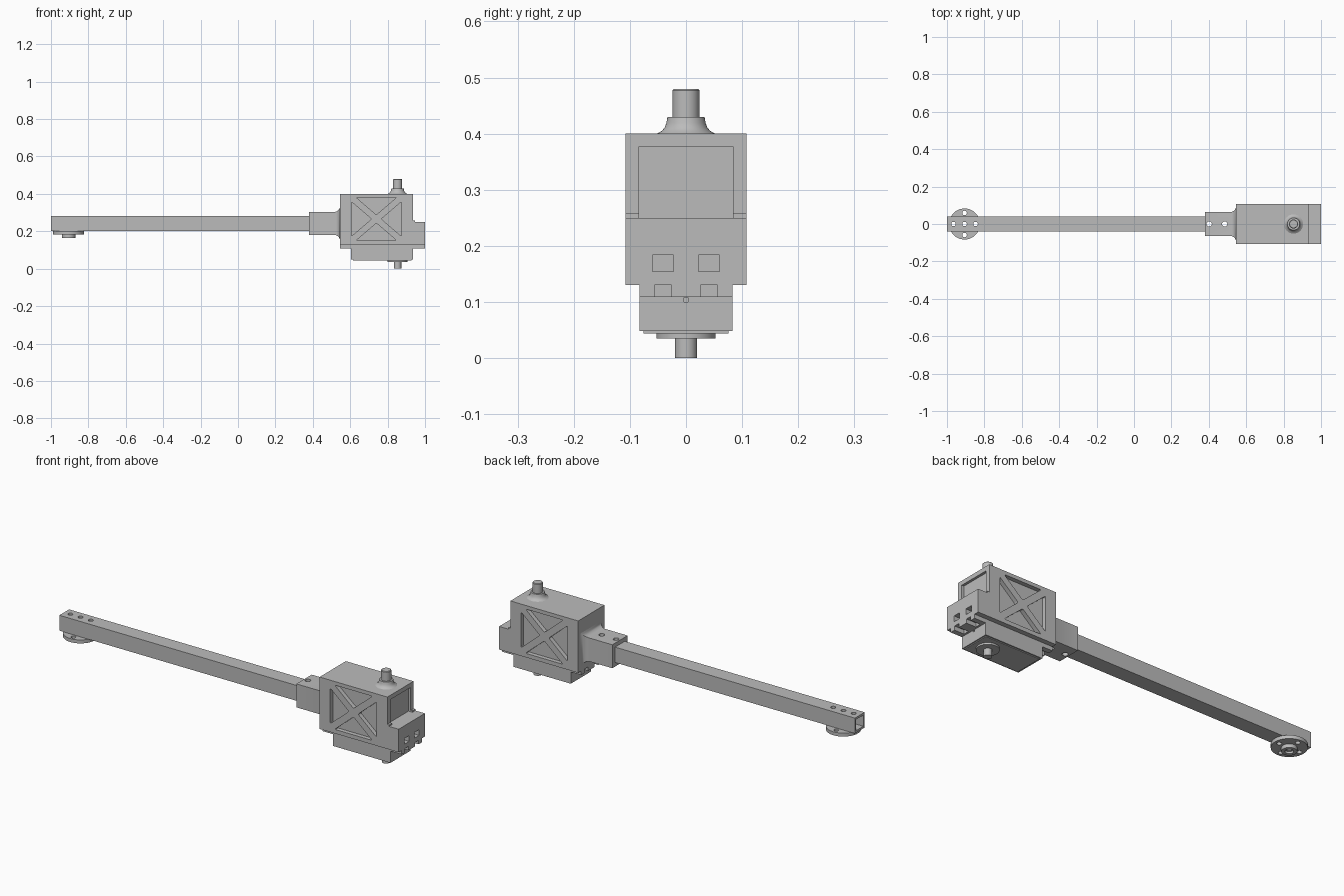
import bpy, bmesh, math
from mathutils import Vector

cube = bpy.data.objects.get("Cube")
if cube:
    bpy.data.objects.remove(cube, do_unlink=True)

grey = bpy.data.materials.new("plain grey")
grey.use_nodes = True
grey.diffuse_color = (0.5, 0.5, 0.5, 1)
grey.node_tree.nodes["Principled BSDF"].inputs["Base Color"].default_value = (0.5, 0.5, 0.5, 1)


def finish(name, bm):
    bmesh.ops.recalc_face_normals(bm, faces=bm.faces)
    mesh = bpy.data.meshes.new(name)
    bm.to_mesh(mesh)
    bm.free()
    mesh.materials.append(grey)
    ob = bpy.data.objects.new(name, mesh)
    bpy.context.collection.objects.link(ob)
    return ob


def loft(name, rings):
    """Skin a row of closed rings and cap both ends."""
    bm = bmesh.new()
    rows = [[bm.verts.new(p) for p in ring] for ring in rings]
    n = len(rows[0])
    for a, b in zip(rows, rows[1:]):
        for i in range(n):
            j = (i + 1) % n
            bm.faces.new((a[i], a[j], b[j], b[i]))
    bm.faces.new(rows[0])
    bm.faces.new(rows[-1])
    return finish(name, bm)


def box(name, x0, x1, y0, y1, z0, z1):
    return loft(name, [[(x, y0, z0), (x, y1, z0), (x, y1, z1), (x, y0, z1)] for x in (x0, x1)])


def lathe(name, x, y, profile, sides=40):
    """Turn (radius, z) pairs about an upright axis."""
    turns = [2 * math.pi * i / sides for i in range(sides)]
    return loft(name, [[(x + r * math.cos(t), y + r * math.sin(t), z) for t in turns]
                       for r, z in profile])


def prism(name, outline, y0, y1, rounding=0):
    """Extrude an (x, z) outline along y, with optional rounded corners."""
    bm = bmesh.new()
    face = bm.faces.new([bm.verts.new((x, y0, z)) for x, z in outline])
    if rounding:
        bmesh.ops.bevel(bm, geom=bm.verts[:], offset=rounding, segments=4,
                        profile=0.5, affect='VERTICES')
    geom = bmesh.ops.extrude_face_region(bm, geom=bm.faces[:])["geom"]
    bmesh.ops.translate(bm, vec=Vector((0, y1 - y0, 0)),
                        verts=[v for v in geom if isinstance(v, bmesh.types.BMVert)])
    return finish(name, bm)


def cut(ob, cutter):
    mod = ob.modifiers.new("cut", 'BOOLEAN')
    mod.operation = 'DIFFERENCE'
    mod.solver = 'EXACT'
    mod.object = cutter
    bpy.context.view_layer.objects.active = ob
    bpy.ops.object.modifier_apply(modifier=mod.name)
    bpy.data.objects.remove(cutter, do_unlink=True)


def drill(ob, x, y, r, z0=0.1, z1=0.5):
    cut(ob, lathe("drill", x, y, [(r, z0), (r, z1)], 24))


# Square hollow arm with a row of holes at the free end
HUB_X, AXIS_Z, SHAFT_X = -0.906, 0.242, 0.853
arm = box("arm_tube", -1, 0.53, -0.04, 0.04, AXIS_Z - 0.04, AXIS_Z + 0.04)
cut(arm, box("bore", -1.1, 0.52, -0.029, 0.029, AXIS_Z - 0.029, AXIS_Z + 0.029))
for dx in (-0.059, 0, 0.059):
    drill(arm, HUB_X + dx, 0, 0.012)

# Round flange below the free end
hub = lathe("end_flange", HUB_X, 0,
            [(0.083, 0.202), (0.083, 0.184), (0.036, 0.184), (0.036, 0.165)])
for dx, dy in ((0, 0), (1, 0), (-1, 0), (0, 1), (0, -1)):
    drill(hub, HUB_X + dx * 0.059, dy * 0.059, 0.012)
drill(hub, HUB_X, 0, 0.02, 0.1, 0.176)

# Socket that flares into the housing
sections = [(0.38, 0.063), (0.515, 0.063), (0.527, 0.066), (0.536, 0.072),
            (0.542, 0.08), (0.546, 0.09), (0.55, 0.09)]
socket = loft("arm_socket", [[(x, sy * h, AXIS_Z + sz * (h - 0.002))
                              for sy, sz in ((-1, -1), (1, -1), (1, 1), (-1, 1))]
                             for x, h in sections])
cut(socket, box("socket_bore", 0.3, 0.53, -0.04, 0.04, AXIS_Z - 0.04, AXIS_Z + 0.04))
for x in (0.402, 0.485):
    drill(socket, x, 0, 0.014)
    drill(arm, x, 0, 0.014)

# Main housing with a low step at the outer end
housing = prism("housing", [(0.545, 0.13), (1, 0.13), (1, 0.25), (0.935, 0.25),
                            (0.935, 0.4), (0.545, 0.4)], -0.108, 0.108)
cut(housing, box("end_recess", 0.922, 0.96, -0.084, 0.084, 0.25, 0.377))

# Cross-braced pockets on both sides
cx, cz, hw, hh, bar = 0.74, 0.266, 0.134, 0.115, 0.017
diag = math.hypot(hw, hh)
gx, gz = bar * diag / hh, bar * diag / hw
for side in (-1, 1):
    for s in (-1, 1):
        upright = [(cx + s * gx, cz), (cx + s * hw, cz + hh - gz), (cx + s * hw, cz - hh + gz)]
        level = [(cx, cz + s * gz), (cx + hw - gx, cz + s * hh), (cx - hw + gx, cz + s * hh)]
        for tri in (upright, level):
            cut(housing, prism("pocket", tri, side * 0.086, side * 0.13, 0.008))

# Base layer and connector openings
base = box("base_layer", 0.545, 1, -0.083, 0.083, 0.109, 0.132)
for s in (-1, 1):
    y = s * 0.041
    cut(housing, box("port", 0.96, 1.1, y - 0.019, y + 0.019, 0.154, 0.184))
    for x0, x1 in ((0.945, 1.1), (0.5, 0.59)):
        cut(base, box("notch", x0, x1, y - 0.015, y + 0.015, 0.09, 0.13))
    ya, yb = sorted((s * 0.084, s * 0.108))
    box("step_rib_" + ("left" if s > 0 else "right"), 0.93, 0.945, ya, yb, 0.248, 0.258)

# Drive block below the housing, with a thin cover plate
block = box("drive_block", 0.605, 0.935, -0.083, 0.083, 0.048, 0.112)
cut(block, box("cable_hole", 0.91, 1, -0.004, 0.004, 0.1, 0.108))
box("cover_plate", 0.615, 0.928, -0.076, 0.076, 0.044, 0.05)

# Output shaft and flange below, shaft and flared collar above
lathe("output_flange", SHAFT_X, 0, [(0.053, 0.046), (0.053, 0.035)])
lathe("output_shaft", SHAFT_X, 0, [(0.02, 0.04), (0.02, 0)], 12)
lathe("top_collar", SHAFT_X, 0, [(0.054, 0.398), (0.05, 0.401), (0.043, 0.405), (0.038, 0.411),
                                 (0.035, 0.419), (0.033, 0.43)])
lathe("top_shaft", SHAFT_X, 0, [(0.024, 0.42), (0.024, 0.477), (0.021, 0.48)])

# Smooth the round surfaces and keep hard edges
bpy.ops.object.select_all(action='DESELECT')
for ob in bpy.context.collection.objects:
    if ob.type == 'MESH':
        ob.select_set(True)
        bpy.context.view_layer.objects.active = ob
bpy.ops.object.shade_smooth_by_angle(angle=math.radians(32))
